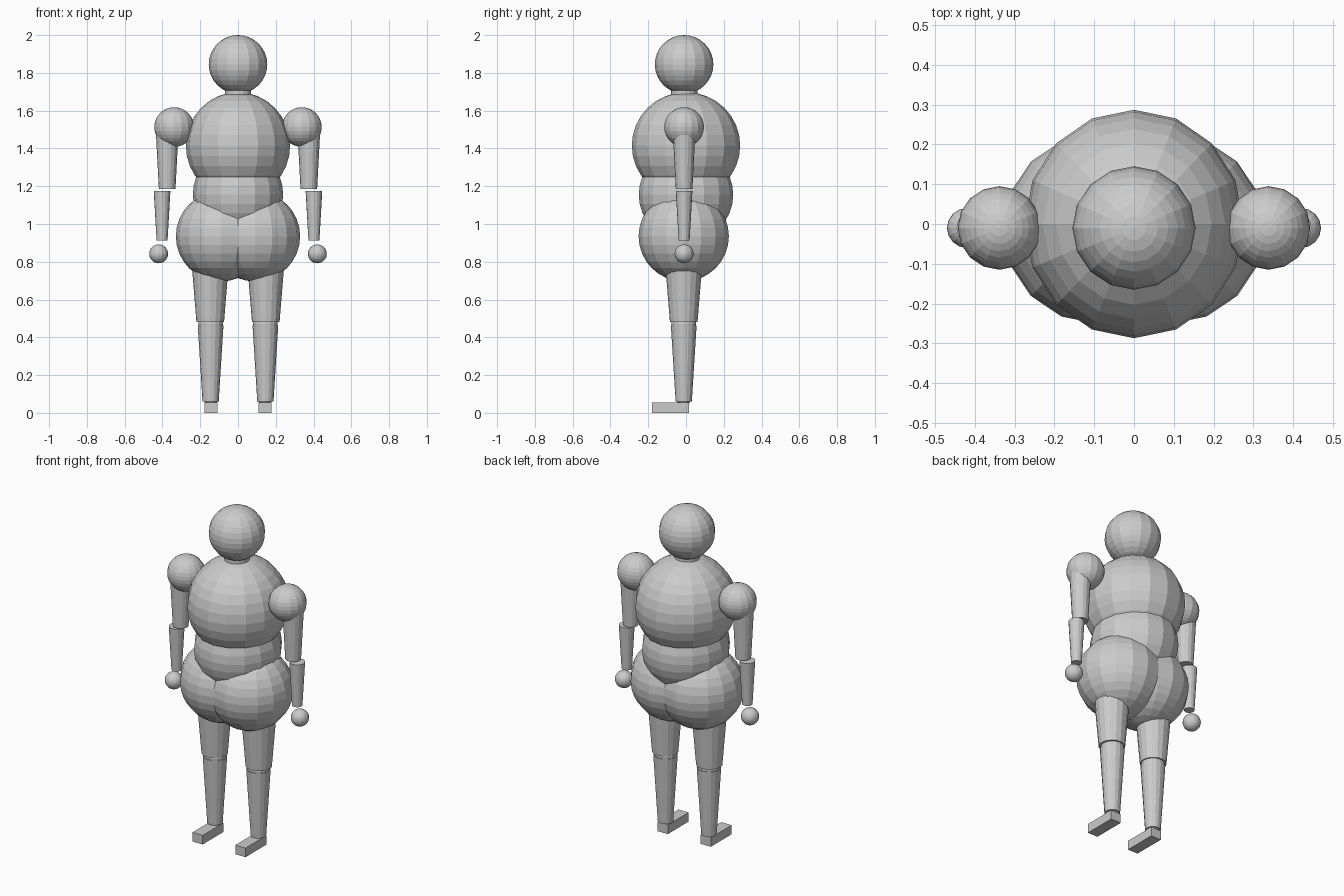
import bpy

if "Cube" in bpy.data.objects:
    bpy.data.objects.remove(bpy.data.objects["Cube"])

Y = -0.01  # common depth of limbs and head


def ball(name, loc, size):
    """Low-poly flat-shaded sphere with per-axis radii."""
    bpy.ops.mesh.primitive_uv_sphere_add(segments=16, ring_count=16, radius=1, location=loc)
    ob = bpy.context.object
    ob.name = name
    ob.scale = size if isinstance(size, tuple) else (size,) * 3
    return ob


def taper(name, x, z_low, z_high, r_low, r_high, y=Y):
    """Vertical tapered limb segment."""
    bpy.ops.mesh.primitive_cone_add(vertices=16, radius1=r_low, radius2=r_high,
                                    depth=z_high - z_low,
                                    location=(x, y, (z_low + z_high) / 2))
    ob = bpy.context.object
    ob.name = name
    return ob


# Head and trunk
ball("head", (0, Y, 1.845), 0.155)
taper("neck", 0, 1.62, 1.74, 0.07, 0.07)
ball("chest", (0, 0, 1.415), (0.276, 0.287, 0.283))
ball("waist", (0, 0, 1.155), (0.239, 0.25, 0.25))

for s, side in ((-1, "right"), (1, "left")):
    # Hip
    ball(side + "_hip", (s * 0.09, Y - 0.002, 0.935), 0.239)

    # Arm
    ball(side + "_shoulder", (s * 0.338, Y, 1.513), 0.105)
    taper(side + "_upper_arm", s * 0.375, 1.185, 1.49, 0.044, 0.06)
    taper(side + "_forearm", s * 0.402, 0.912, 1.174, 0.029, 0.044)
    ball(side + "_hand", (s * 0.42, Y, 0.842), 0.05)

    # Leg
    taper(side + "_thigh", s * 0.147, 0.48, 0.86, 0.073, 0.104, Y - 0.002)
    ball(side + "_knee", (s * 0.145, Y - 0.002, 0.47), 0.065)
    taper(side + "_shin", s * 0.145, 0.06, 0.462, 0.043, 0.068, Y - 0.002)
    ball(side + "_ankle", (s * 0.143, Y - 0.002, 0.08), 0.04)

    # Foot
    bpy.ops.mesh.primitive_cube_add(size=1, location=(s * 0.143, -0.082, 0.0275))
    foot = bpy.context.object
    foot.name = side + "_foot"
    foot.scale = (0.068, 0.198, 0.055)
